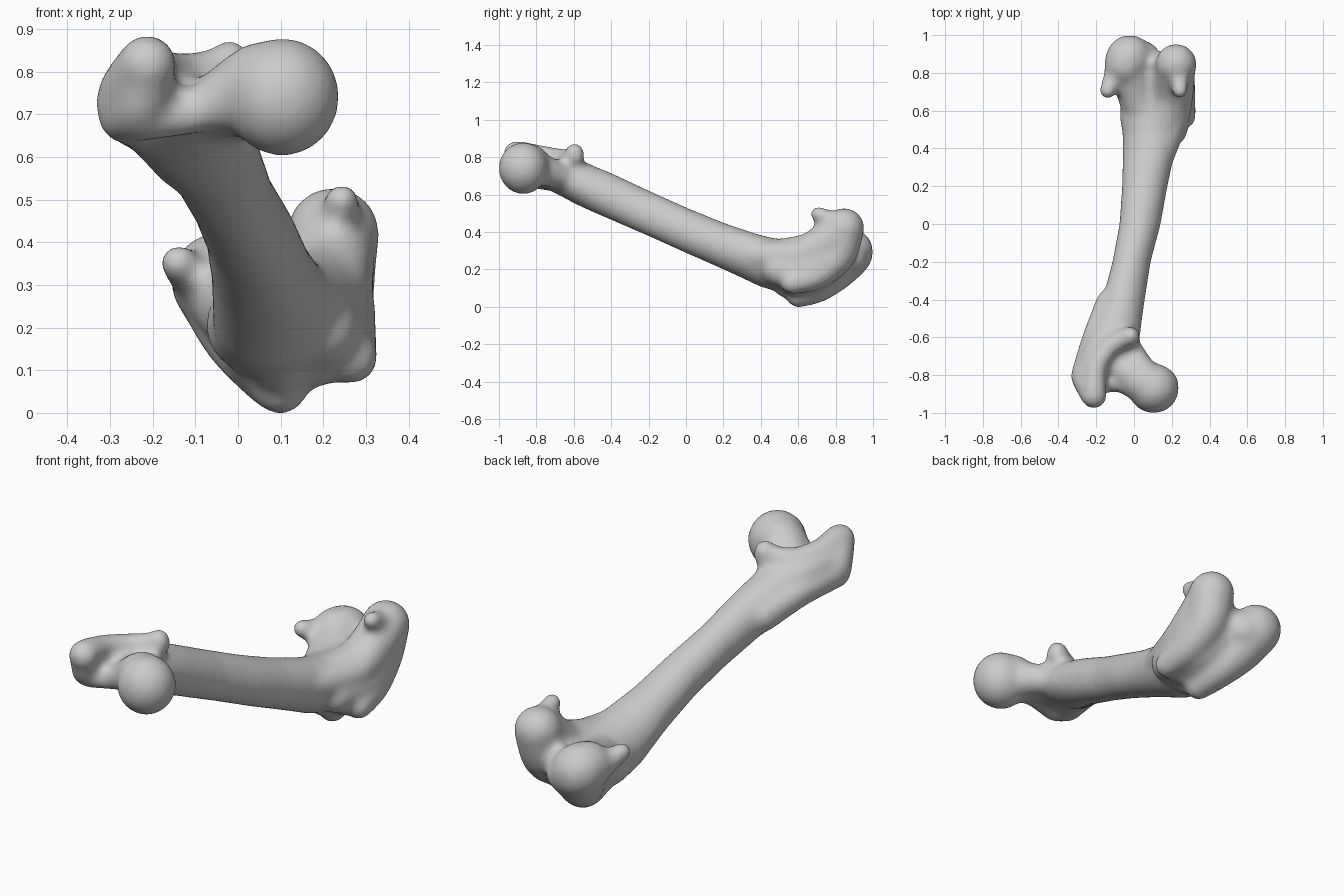
import bpy, bmesh, math
from mathutils import Vector, Matrix

bm = bmesh.new()


def ball(c, r):
    """Ellipsoid; r is a radius or three radii."""
    s = Vector(r) if isinstance(r, tuple) else Vector((r, r, r))
    bmesh.ops.create_icosphere(bm, subdivisions=3, radius=1,
                               matrix=Matrix.Translation(c) @ Matrix.Diagonal(s).to_4x4())


def chain(*pts, steps=8):
    """Rounded tapering limb curving smoothly through (x, y, z, radius) points."""
    p = [Vector(q) for q in pts]
    p = [p[0]] + p + [p[-1]]
    for a, b, c, d in zip(p, p[1:], p[2:], p[3:]):
        for i in range(steps + 1):
            t = i / steps
            q = 0.5 * (2 * b + (c - a) * t + (2 * a - 5 * b + 4 * c - d) * t * t
                       + (3 * b - a - 3 * c + d) * t ** 3)
            ball(q.xyz, q.w + 0.003)


def loft(sections, n=32):
    """Closed tube of slanted ellipses: (y, centre x, centre z, half width, half height, slant)."""
    rings = []
    for y, cx, cz, hw, hz, skew in sections:
        rings.append([bm.verts.new((cx + hw * math.cos(2 * math.pi * i / n), y,
                                    cz + hz * math.sin(2 * math.pi * i / n - skew))) for i in range(n)])
    for a, b in zip(rings, rings[1:]):
        for i in range(n):
            j = (i + 1) % n
            bm.faces.new((a[i], b[i], b[j], a[j]))
    bm.faces.new(rings[0])
    bm.faces.new(rings[-1][::-1])


# shaft
loft([(-0.82, -0.14, 0.705, 0.11, 0.045, 0),
      (-0.70, -0.13, 0.69, 0.14, 0.08, 0),
      (-0.60, -0.112, 0.67, 0.143, 0.115, 0.05),
      (-0.50, -0.082, 0.632, 0.125, 0.124, 0.1),
      (-0.40, -0.055, 0.59, 0.112, 0.125, 0.12),
      (-0.20, -0.013, 0.50, 0.101, 0.122, 0.15),
      (0.00, 0.032, 0.41, 0.109, 0.122, 0.12),
      (0.20, 0.057, 0.325, 0.120, 0.125, 0.05),
      (0.40, 0.080, 0.245, 0.139, 0.138, -0.1),
      (0.48, 0.097, 0.225, 0.157, 0.140, -0.1),
      (0.58, 0.104, 0.215, 0.182, 0.135, -0.1),
      (0.70, 0.130, 0.215, 0.160, 0.120, 0),
      (0.78, 0.135, 0.230, 0.120, 0.080, 0)])

# ball head and neck
ball((0.104, -0.870, 0.741), (0.134, 0.132, 0.139))
ball((0.148, -0.850, 0.745), 0.088)
chain((0.06, -0.84, 0.755, 0.113), (-0.01, -0.80, 0.737, 0.085), (-0.10, -0.71, 0.695, 0.06))
chain((0.03, -0.845, 0.75, 0.09), (-0.06, -0.835, 0.722, 0.058), (-0.13, -0.845, 0.697, 0.044),
      (-0.22, -0.85, 0.70, 0.06))
chain((0.05, -0.82, 0.75, 0.09), (-0.02, -0.67, 0.70, 0.065))

# large bony process beside the head, with its crest running to the small process
chain((-0.213, -0.908, 0.817, 0.066), (-0.25, -0.82, 0.75, 0.075),
      (-0.247, -0.78, 0.71, 0.077), (-0.20, -0.60, 0.67, 0.07), (-0.125, -0.42, 0.60, 0.075))
chain((-0.21, -0.905, 0.815, 0.06), (-0.23, -0.87, 0.72, 0.06), (-0.26, -0.80, 0.70, 0.067))
chain((-0.213, -0.88, 0.82, 0.062), (-0.20, -0.76, 0.803, 0.055),
      (-0.13, -0.65, 0.79, 0.052), (-0.02, -0.595, 0.805, 0.05))
chain((-0.235, -0.80, 0.77, 0.065), (-0.18, -0.65, 0.73, 0.075), (-0.10, -0.55, 0.69, 0.08))
ball((-0.02, -0.595, 0.825), 0.05)

# right condyle: front ridge sweeping up to the rounded end, plus webs to the shaft
chain((0.265, 0.57, 0.13, 0.060), (0.245, 0.70, 0.175, 0.078), (0.222, 0.81, 0.28, 0.095),
      (0.223, 0.845, 0.42, 0.106))
chain((0.14, 0.50, 0.24, 0.12), (0.20, 0.68, 0.29, 0.11), (0.222, 0.84, 0.42, 0.10))
chain((0.19, 0.50, 0.20, 0.09), (0.21, 0.62, 0.20, 0.10), (0.22, 0.74, 0.24, 0.10))
chain((0.12, 0.32, 0.285, 0.075), (0.175, 0.48, 0.27, 0.082), (0.217, 0.62, 0.28, 0.085),
      (0.225, 0.78, 0.38, 0.09))

# left condyle
chain((0.10, 0.60, 0.060, 0.061), (0.075, 0.70, 0.11, 0.085), (0.02, 0.80, 0.195, 0.105),
      (-0.02, 0.877, 0.29, 0.120), (-0.045, 0.84, 0.31, 0.11))
chain((0.10, 0.55, 0.21, 0.13), (0.03, 0.67, 0.24, 0.11), (-0.02, 0.83, 0.29, 0.11))
chain((0.10, 0.54, 0.12, 0.07), (0.08, 0.64, 0.14, 0.10), (0.05, 0.74, 0.18, 0.10))
ball((0.045, 0.875, 0.265), 0.095)

# shallow groove between the two ridges
chain((0.185, 0.58, 0.15, 0.085), (0.17, 0.70, 0.175, 0.09), (0.125, 0.79, 0.24, 0.085))

# small knobs above each condyle
chain((0.24, 0.79, 0.46, 0.046), (0.243, 0.705, 0.497, 0.038))
chain((-0.10, 0.80, 0.31, 0.053), (-0.140, 0.705, 0.352, 0.040))

# fuse everything into one smooth bone: inflate, re-fuse and deflate to fillet the joins
me = bpy.data.meshes.new("thigh_bone")
bmesh.ops.recalc_face_normals(bm, faces=bm.faces)
bm.to_mesh(me)
bm.free()
bone = bpy.data.objects.new("thigh_bone", me)
bpy.context.collection.objects.link(bone)
bpy.context.view_layer.objects.active = bone
bone.select_set(True)


def modify(kind, **settings):
    m = bone.modifiers.new(kind, kind)
    for k, v in settings.items():
        setattr(m, k, v)
    bpy.ops.object.modifier_apply(modifier=m.name)


modify('REMESH', mode='VOXEL', voxel_size=0.011)
modify('SMOOTH', factor=0.5, iterations=4)
modify('DISPLACE', strength=0.022, mid_level=0)
modify('REMESH', mode='VOXEL', voxel_size=0.011)
modify('SMOOTH', factor=0.5, iterations=4)
modify('DISPLACE', strength=-0.021, mid_level=0)
modify('REMESH', mode='VOXEL', voxel_size=0.011)
modify('SMOOTH', factor=0.5, iterations=12)
bpy.ops.object.shade_smooth()
